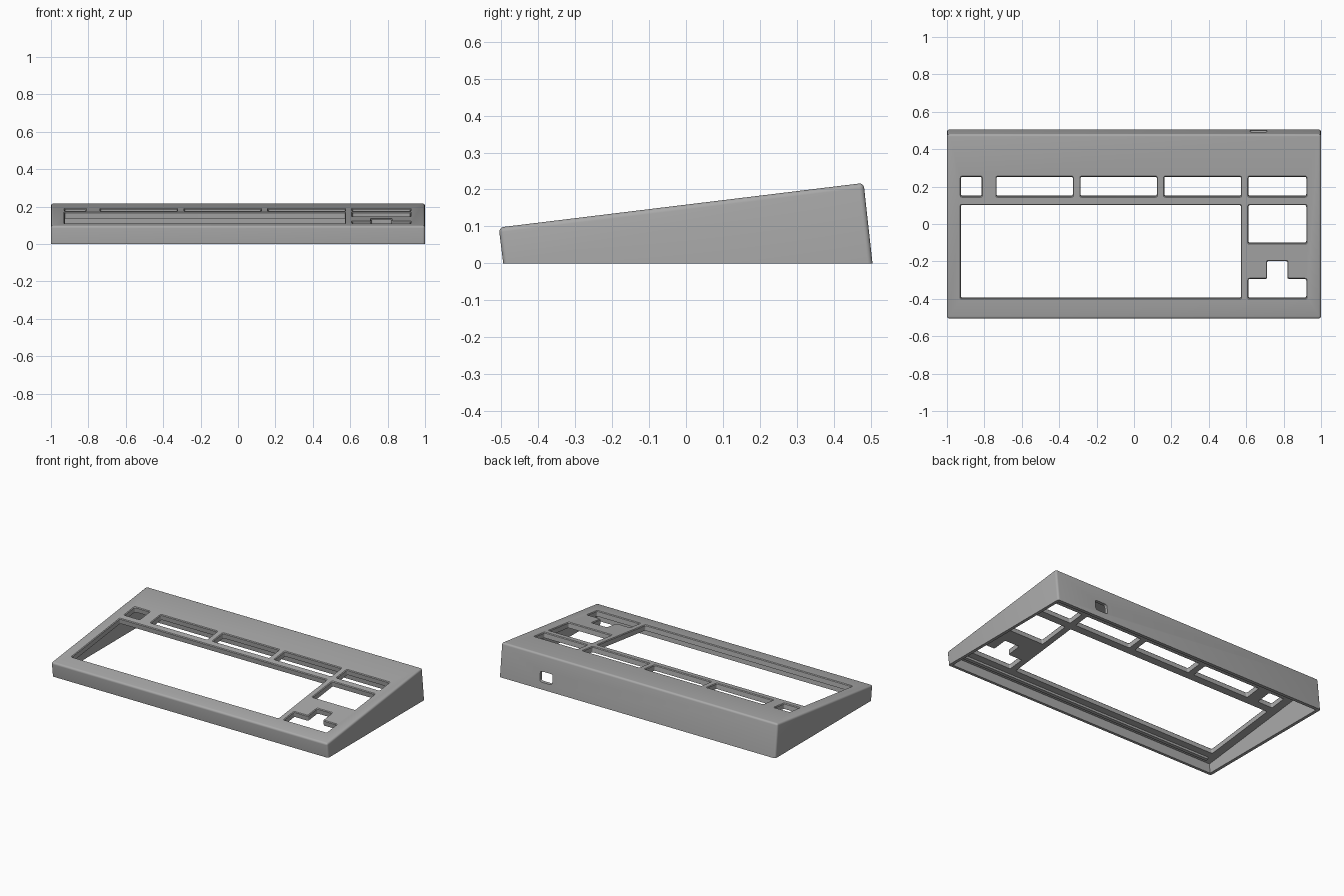
import bpy, bmesh, math
from mathutils import Vector

cube = bpy.data.objects.get("Cube")
if cube:
    bpy.data.objects.remove(cube, do_unlink=True)

grey = bpy.data.materials.new("case grey")
grey.use_nodes = True
colour = (0.40, 0.40, 0.40, 1)
grey.diffuse_color = colour
grey.node_tree.nodes["Principled BSDF"].inputs["Base Color"].default_value = colour

SLOPE = 0.122
FRONT_Y, FRONT_Z = -0.507, 0.097


def top_z(y):
    return FRONT_Z + (y - FRONT_Y) * SLOPE


def loft(name, rings):
    """Closed solid through a list of matching rings of points."""
    bm = bmesh.new()
    loops = [[bm.verts.new(p) for p in ring] for ring in rings]
    n = len(loops[0])
    for a, b in zip(loops, loops[1:]):
        for i in range(n):
            j = (i + 1) % n
            bm.faces.new((a[i], a[j], b[j], b[i]))
    bm.faces.new(loops[0][::-1])
    bm.faces.new(loops[-1])
    bmesh.ops.recalc_face_normals(bm, faces=bm.faces)
    mesh = bpy.data.meshes.new(name)
    bm.to_mesh(mesh)
    bm.free()
    mesh.materials.append(grey)
    obj = bpy.data.objects.new(name, mesh)
    bpy.context.collection.objects.link(obj)
    return obj


def prism(name, profile, half_width):
    return loft(name, [[(x, y, z) for y, z in profile] for x in (-half_width, half_width)])


def rectangle(x0, x1, y0, y1):
    return [(x0, y0), (x1, y0), (x1, y1), (x0, y1)]


def outline(points, radius=0.01, grow=0.0, steps=4):
    """Counter-clockwise outline, grown outwards, with rounded corners."""
    pts = [Vector(p) for p in points]
    n = len(pts)
    dirs = [(pts[(i + 1) % n] - pts[i]).normalized() for i in range(n)]
    out = []
    for i, p in enumerate(pts):
        a, b = dirs[i - 1], dirs[i]
        c = p + grow * (Vector((a.y, -a.x)) + Vector((b.y, -b.x)))
        for k in range(steps + 1):
            t = k / steps
            out.append(c - a * radius * (1 - t) ** 2 + b * radius * t ** 2)
    return out


def cut(target, cutter):
    cutter.hide_render = True
    mod = target.modifiers.new("cut", 'BOOLEAN')
    mod.operation, mod.solver, mod.object = 'DIFFERENCE', 'EXACT', cutter
    bpy.context.view_layer.objects.active = target
    bpy.ops.object.modifier_apply(modifier=mod.name)
    bpy.data.objects.remove(cutter, do_unlink=True)


# Wedge-shaped outer body with rounded upper edges
BACK_Y = 0.481
case = prism("keyboard_case", [(-0.495, 0), (0.505, 0), (BACK_Y, top_z(BACK_Y)),
                               (FRONT_Y, FRONT_Z)], 1.0)
bm = bmesh.new()
bm.from_mesh(case.data)
edges = [e for e in bm.edges if max(v.co.z for v in e.verts) > 0.01]
bmesh.ops.bevel(bm, geom=edges, offset=0.013, segments=4, profile=0.5, affect='EDGES')
bm.to_mesh(case.data)
bm.free()

# Hollow underside
WALL, PLATE = 0.02, 0.036
inner_front, inner_back = FRONT_Y + WALL + 0.004, BACK_Y - WALL + 0.004
cut(case, prism("hollow", [(-0.475, -0.02), (0.485, -0.02),
                           (inner_back, top_z(inner_back) - PLATE),
                           (inner_front, top_z(inner_front) - PLATE)], 1.0 - WALL))

# Key openings, with slightly chamfered rims
upper = (0.147, 0.252)
openings = [rectangle(x0, x1, *upper) for x0, x1 in
            ((-0.925, -0.815), (-0.735, -0.327), (-0.286, 0.122), (0.162, 0.572), (0.612, 0.921))]
openings += [
    rectangle(-0.926, 0.572, -0.398, 0.101),
    rectangle(0.612, 0.921, -0.104, 0.101),
    [(0.612, -0.398), (0.921, -0.398), (0.921, -0.294), (0.82, -0.294),
     (0.82, -0.198), (0.712, -0.198), (0.712, -0.294), (0.612, -0.294)],
]
for shape in openings:
    rings = []
    for depth, grow in ((-0.05, 0), (-0.005, 0), (0, 0.004), (0.02, 0.004)):
        rings.append([(p.x, p.y - depth * SLOPE, top_z(p.y) + depth)
                      for p in outline(shape, grow=grow)])
    cut(case, loft("opening", rings))

# Cable port in the back wall
port = outline(rectangle(0.62, 0.71, 0.045, 0.112), radius=0.015)
cut(case, loft("port", [[(p.x, y, p.y) for p in port] for y in (0.42, 0.56)]))

# Stiffening rib under the front edge of the plate
rib_y = (-0.455, -0.435)
rib = prism("front_rib", [(y, top_z(y) - d) for y, d in
                          zip(rib_y + rib_y[::-1], (0.05, 0.05, 0.03, 0.03))], 0.93)

# Smooth rounded edges, crisp corners
for obj in (case, rib):
    bpy.ops.object.select_all(action='DESELECT')
    obj.select_set(True)
    bpy.context.view_layer.objects.active = obj
    bpy.ops.object.shade_smooth_by_angle(angle=math.radians(30))
